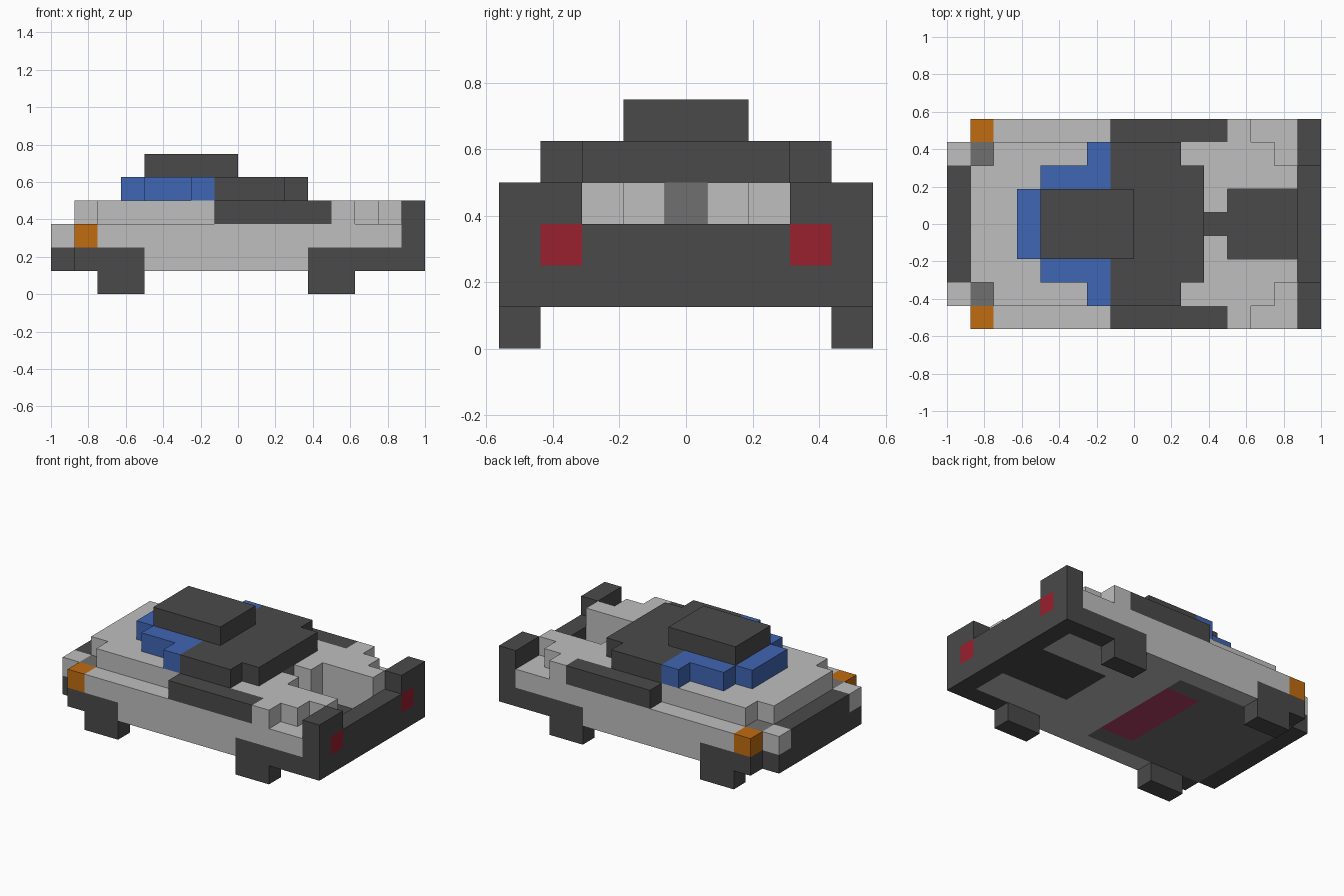
import bpy, bmesh

cube = bpy.data.objects.get("Cube")
if cube:
    bpy.data.objects.remove(cube, do_unlink=True)

U = 0.125  # edge of one building block


def material(name, rgb):
    m = bpy.data.materials.new(name)
    m.use_nodes = True
    colour = (*rgb, 1)
    m.diffuse_color = colour
    shader = m.node_tree.nodes["Principled BSDF"]
    shader.inputs["Base Color"].default_value = colour
    shader.inputs["Roughness"].default_value = 0.8
    return m


silver = material("silver paint", (0.52, 0.52, 0.52))
dark = material("dark grey", (0.068, 0.068, 0.068))
grey = material("mid grey", (0.16, 0.16, 0.16))
blue = material("blue glass", (0.051, 0.133, 0.456))
orange = material("orange lamp", (0.527, 0.15, 0.005))
red = material("red lamp", (0.314, 0.014, 0.026))
pink = material("crimson", (0.43, 0.05, 0.14))

blocks = {}   # block position -> part name
parts = {}    # part name -> material


def fill(part, mat, x, rows, z):
    """Fill blocks over x and z ranges; rows count outward from the middle."""
    parts[part] = mat
    for i in range(*x):
        for r in range(*rows):
            for k in range(*z):
                for j in {r, -r}:
                    blocks[i, j, k] = part


def carve(x, rows, z):
    for i in range(*x):
        for r in range(*rows):
            for k in range(*z):
                for j in {r, -r}:
                    blocks.pop((i, j, k), None)


# Wheels
fill("front_wheels", dark, (2, 4), (4, 5), (0, 1))
fill("rear_wheels", dark, (11, 13), (4, 5), (0, 1))

# Lower body: underbody, sills and skirts
fill("underbody", grey, (1, 8), (0, 4), (1, 2))
fill("body", silver, (8, 15), (0, 4), (1, 2))
fill("seats", pink, (6, 8), (0, 3), (1, 2))
fill("body", silver, (4, 11), (4, 5), (1, 2))
fill("front_skirts", dark, (1, 4), (4, 5), (1, 2))
fill("rear_skirts", dark, (11, 15), (4, 5), (1, 2))
fill("engine", dark, (11, 15), (0, 2), (1, 2))

# Middle body, nose and front lamps
fill("body", silver, (1, 15), (0, 5), (2, 3))
fill("nose", dark, (0, 1), (0, 4), (1, 2))
fill("nose", dark, (0, 1), (0, 3), (2, 3))
fill("body", silver, (0, 1), (3, 4), (2, 3))
fill("lamp_housings", grey, (1, 2), (3, 4), (2, 3))
fill("front_lamps", orange, (1, 2), (4, 5), (2, 3))

# Bonnet, shoulders and rear deck
fill("body", silver, (1, 15), (0, 3), (3, 4))
fill("body", silver, (2, 14), (3, 4), (3, 4))
fill("body", silver, (12, 13), (4, 5), (3, 4))
fill("side_trim", dark, (7, 12), (4, 5), (3, 4))
fill("bulkhead", grey, (10, 11), (0, 1), (2, 4))

# Open engine bay with a narrow channel toward the cabin
carve((12, 15), (0, 2), (2, 4))
carve((11, 12), (0, 1), (2, 4))

# Tail with raised corners and lamps
fill("tail", dark, (15, 16), (0, 5), (1, 3))
fill("tail", dark, (15, 16), (3, 5), (3, 4))
fill("tail_lamps", red, (15, 16), (3, 4), (2, 3))

# Cabin, stepped windscreen and roof
fill("cabin", dark, (7, 11), (0, 3), (4, 5))
fill("cabin", dark, (7, 10), (3, 4), (4, 5))
fill("windscreen", blue, (3, 7), (0, 2), (4, 5))
fill("windscreen", blue, (4, 7), (2, 3), (4, 5))
fill("windscreen", blue, (6, 7), (3, 4), (4, 5))
fill("roof", dark, (4, 8), (0, 2), (5, 6))


def build(part, mat):
    """Make one object from the outer faces of its blocks."""
    bm = bmesh.new()
    for (i, j, k), owner in blocks.items():
        if owner != part:
            continue
        centre = (i + 0.5 - 8, j, k + 0.5)
        for axis in range(3):
            for side in (-1, 1):
                near = [i, j, k]
                near[axis] += side
                if tuple(near) in blocks:
                    continue
                a, b = (axis + 1) % 3, (axis + 2) % 3
                ring = [(-1, -1), (1, -1), (1, 1), (-1, 1)][::side]
                corners = []
                for s, t in ring:
                    p = list(centre)
                    p[axis] += side / 2
                    p[a] += s / 2
                    p[b] += t / 2
                    corners.append(bm.verts.new([c * U for c in p]))
                bm.faces.new(corners)
    bmesh.ops.remove_doubles(bm, verts=bm.verts, dist=U / 100)
    bmesh.ops.dissolve_limit(bm, angle_limit=0.01, verts=bm.verts, edges=bm.edges)
    mesh = bpy.data.meshes.new(part)
    bm.to_mesh(mesh)
    bm.free()
    mesh.materials.append(mat)
    bpy.context.collection.objects.link(bpy.data.objects.new(part, mesh))


for part, mat in parts.items():
    build(part, mat)
